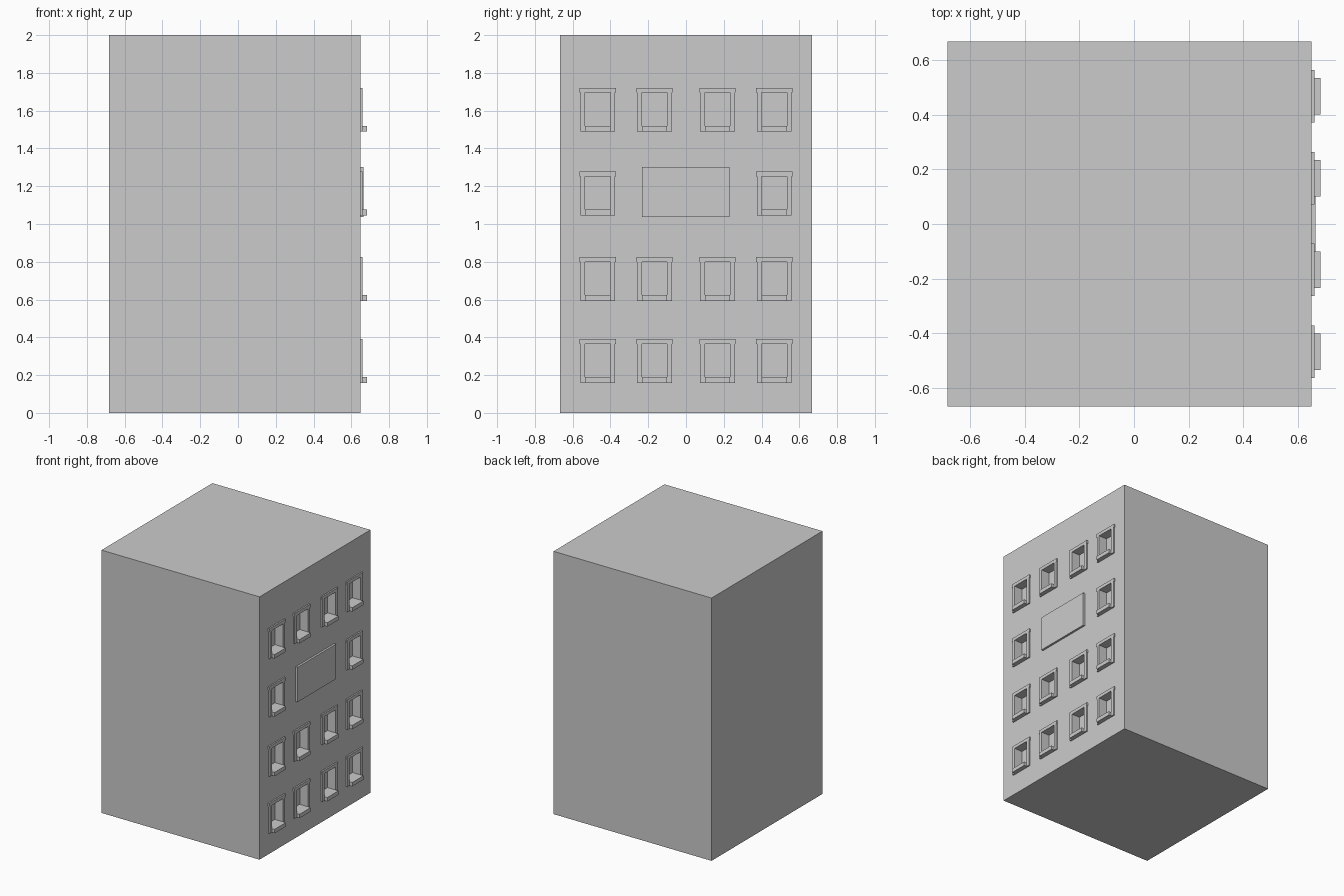
import bpy, bmesh

if "Cube" in bpy.data.objects:
    bpy.data.objects.remove(bpy.data.objects["Cube"])

FACE = 0.648            # x of the wall carrying the windows
FRAME_X, SILL_X, BACK_X = 0.659, 0.682, 0.59
COLUMNS = (-0.467, -0.167, 0.167, 0.467)
ROWS = (0.159, 0.593, 1.046, 1.489)


def new_object(name, bm):
    bmesh.ops.recalc_face_normals(bm, faces=bm.faces[:])
    mesh = bpy.data.meshes.new(name)
    bm.to_mesh(mesh)
    bm.free()
    ob = bpy.data.objects.new(name, mesh)
    bpy.context.collection.objects.link(ob)
    return ob


def add_box(bm, lo, hi):
    verts = bmesh.ops.create_cube(bm, size=1)["verts"]
    for v in verts:
        for i in range(3):
            v.co[i] = lo[i] if v.co[i] < 0 else hi[i]


def add_prism(bm, outline, x0, x1):
    face = bm.faces.new([bm.verts.new((x0, y, z)) for y, z in outline])
    ext = bmesh.ops.extrude_face_region(bm, geom=[face], use_keep_orig=True)["geom"]
    for g in ext:
        if isinstance(g, bmesh.types.BMVert):
            g.co.x = x1


# Window positions: the panel replaces the two middle windows of the third row
spots = [(y, z) for r, z in enumerate(ROWS) for y in COLUMNS
         if not (r == 2 and abs(y) < 0.3)]

frames, sills, holes = bmesh.new(), bmesh.new(), bmesh.new()
half = 0.067
for y, z in spots:
    # Surround with small ears at the head
    right = [(half, 0), (0.092, 0), (0.092, 0.206), (0.096, 0.206), (0.096, 0.231)]
    left = [(-a, b) for a, b in reversed(right)]
    outline = right + left + [(-half, 0.206), (half, 0.206)]
    add_prism(frames, [(y + a, z + b) for a, b in outline], FACE, FRAME_X)
    # Projecting sill and window recess
    add_box(sills, (FACE, y - half, z), (SILL_X, y + half, z + 0.03))
    add_box(holes, (BACK_X, y - half, z + 0.03), (0.75, y + half, z + 0.206))

new_object("window_frames", frames)
new_object("window_sills", sills)
cutter = new_object("window_cutter", holes)
cutter.hide_render = True
cutter.hide_viewport = True
cutter.display_type = 'WIRE'

# Main block with window recesses
bm = bmesh.new()
add_box(bm, (-0.682, -0.667, 0), (FACE, 0.667, 2))
body = new_object("building_block", bm)
mod = body.modifiers.new("recesses", 'BOOLEAN')
mod.operation = 'DIFFERENCE'
mod.solver = 'EXACT'
mod.object = cutter

# Blank wall panel
bm = bmesh.new()
add_box(bm, (FACE, -0.232, 1.037), (0.664, 0.23, 1.302))
new_object("wall_panel", bm)
